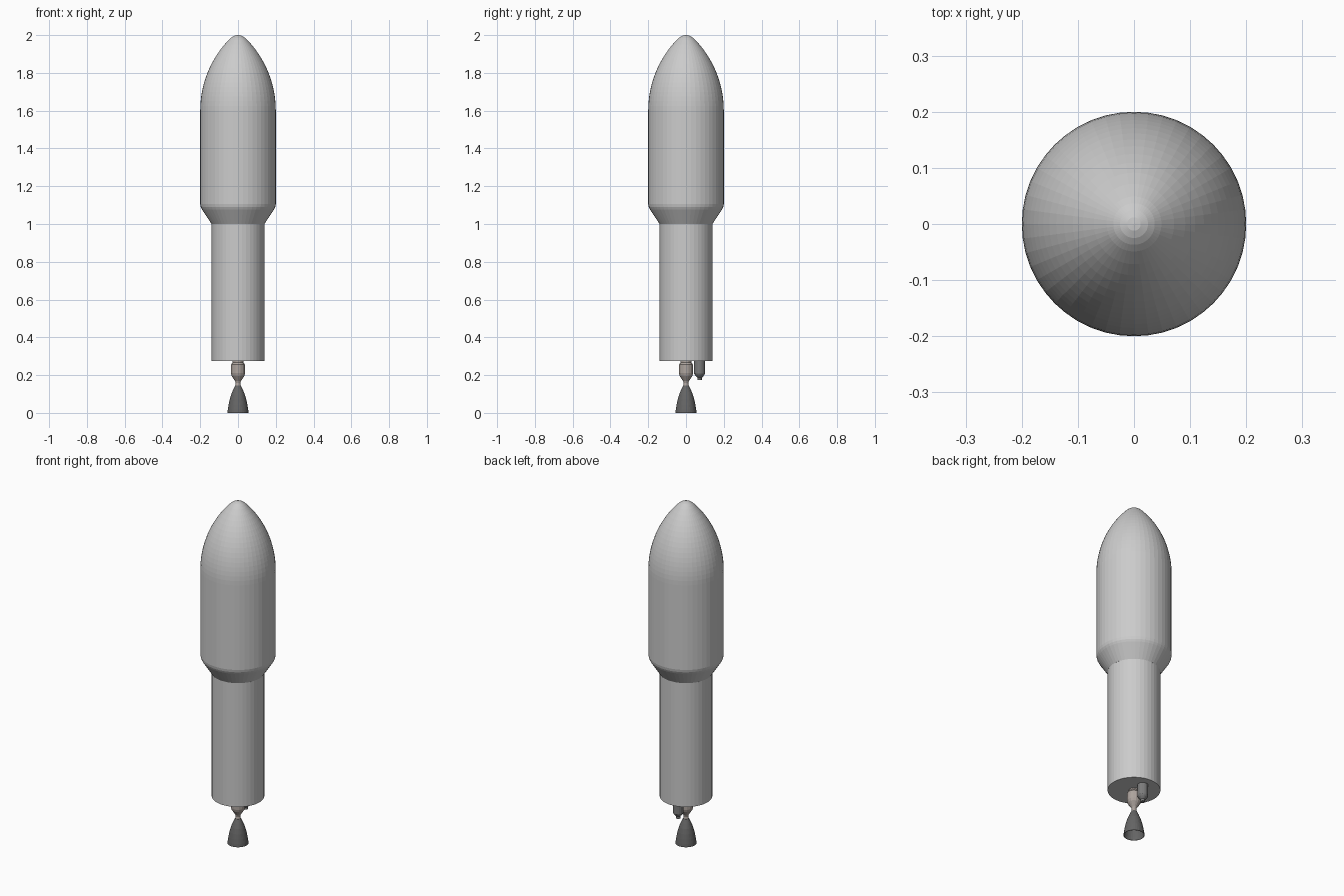
import bpy, bmesh, math

if "Cube" in bpy.data.objects:
    bpy.data.objects.remove(bpy.data.objects["Cube"])


def material(name, rgb):
    m = bpy.data.materials.new(name)
    m.diffuse_color = (*rgb, 1)
    m.use_nodes = True
    m.node_tree.nodes["Principled BSDF"].inputs["Base Color"].default_value = m.diffuse_color
    return m


def lathe(name, profile, sides, y=0.0, mat=None, smooth=None, closed=False):
    """Revolve (radius, z) points around z; radius 0 becomes a single pole."""
    bm = bmesh.new()
    rings = []
    for r, z in profile:
        if r == 0:
            rings.append([bm.verts.new((0, 0, z))] * sides)
        else:
            rings.append([bm.verts.new((r * math.cos(2 * math.pi * i / sides),
                                        r * math.sin(2 * math.pi * i / sides), z))
                          for i in range(sides)])
    pairs = list(zip(rings, rings[1:]))
    if closed:
        pairs.append((rings[-1], rings[0]))
    for a, b in pairs:
        for i in range(sides):
            j = (i + 1) % sides
            bm.faces.new(list(dict.fromkeys((a[i], a[j], b[j], b[i]))))
    bmesh.ops.recalc_face_normals(bm, faces=bm.faces)
    mesh = bpy.data.meshes.new(name)
    bm.to_mesh(mesh)
    bm.free()
    ob = bpy.data.objects.new(name, mesh)
    ob.location.y = y
    bpy.context.collection.objects.link(ob)
    if mat:
        mesh.materials.append(mat)
    return ob


dark = material("nozzle_dark", (0.13, 0.13, 0.13))
warm = material("chamber_metal", (0.42, 0.37, 0.34))
pump_grey = material("pump_grey", (0.2, 0.2, 0.2))

# Payload fairing: boat-tail, straight barrel, ogive nose, rounded tip
L, R, z0 = 0.42, 0.2, 1.6
rho = (R * R + L * L) / (2 * R)
fairing = [(0, 1.0), (0.14, 1.0), (0.191, 1.078), (0.197, 1.09), (0.2, 1.105)]
for i in range(16):
    h = 0.375 * i / 15
    fairing.append((math.sqrt(rho * rho - h * h) - rho + R, z0 + h))
fairing += [(0.037, 1.986), (0.025, 1.994), (0.012, 1.999), (0, 2.0)]
lathe("payload_fairing", fairing, 48)

# Upper stage tank
lathe("stage_body", [(0, 0.275), (0.14, 0.275), (0.14, 1.0), (0, 1.0)], 40)

# Combustion chamber with throat
lathe("combustion_chamber",
      [(0, 0.28), (0.028, 0.28), (0.028, 0.267), (0.037, 0.255), (0.038, 0.21),
       (0.034, 0.196), (0.015, 0.168), (0.012, 0.157), (0.015, 0.142), (0, 0.142)],
      16, mat=warm)

# Bell nozzle, open at the bottom with a thin wall
outer = [(0.015, 0.145), (0.026, 0.122), (0.036, 0.098), (0.044, 0.07),
         (0.05, 0.042), (0.054, 0.018), (0.056, 0.0)]
inner = [(r - 0.002, z) for r, z in reversed(outer)]
lathe("engine_nozzle", outer + inner, 32, mat=dark, closed=True)

# Turbopump beside the chamber, with a tapered outlet
lathe("turbopump", [(0, 0.28), (0.029, 0.28), (0.029, 0.208), (0.024, 0.199),
                    (0.012, 0.186), (0.012, 0.173), (0, 0.173)],
      16, y=0.072, mat=pump_grey)
